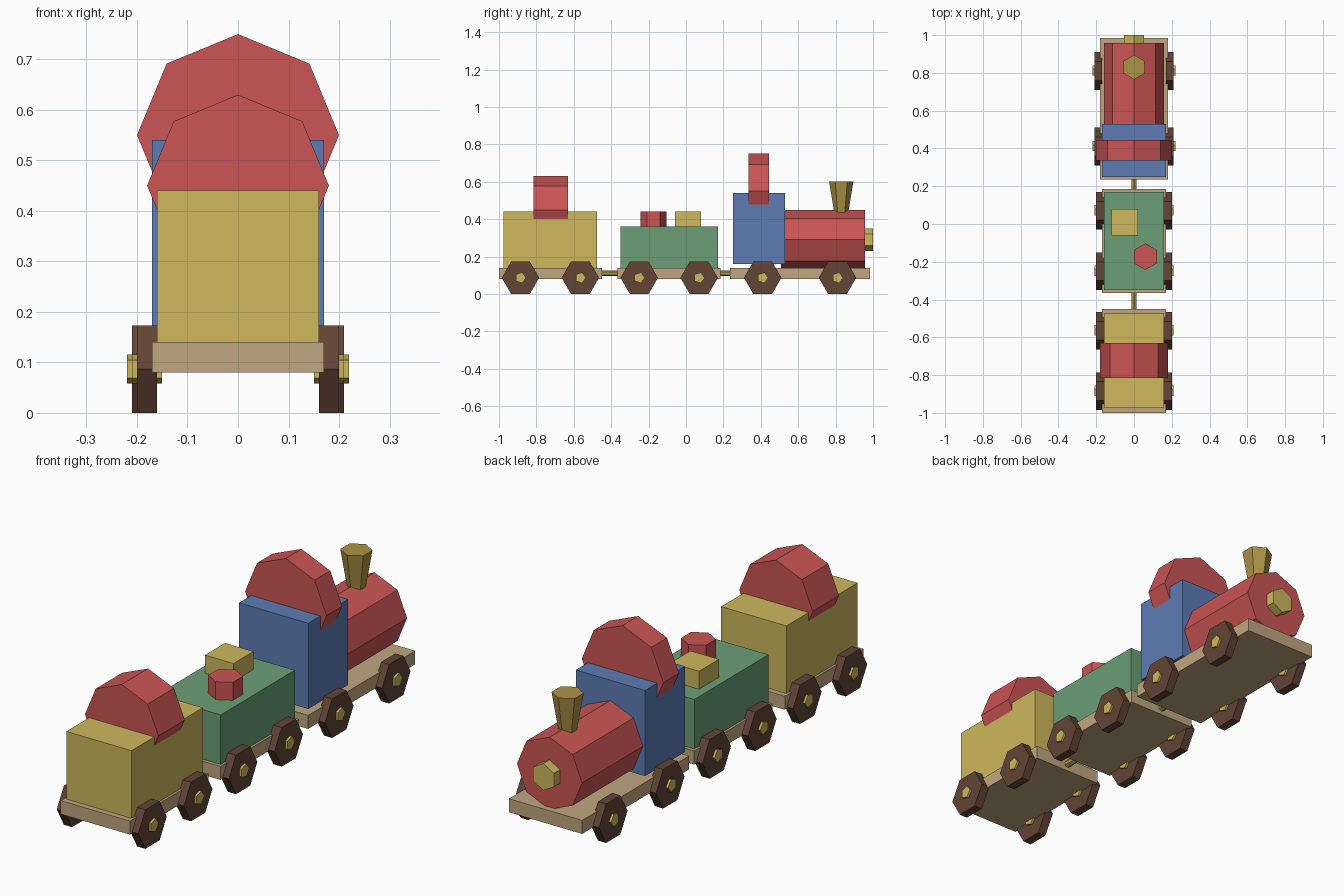
import bpy, bmesh, math
from mathutils import Matrix

if "Cube" in bpy.data.objects:
    bpy.data.objects.remove(bpy.data.objects["Cube"])


def material(name, rgb):
    m = bpy.data.materials.new(name)
    m.diffuse_color = (*rgb, 1)
    m.use_nodes = True
    m.node_tree.nodes["Principled BSDF"].inputs["Base Color"].default_value = m.diffuse_color
    return m


RED = material("red", (0.60, 0.09, 0.09))
YELLOW = material("yellow", (0.61, 0.48, 0.107))
GREEN = material("green", (0.145, 0.342, 0.181))
BLUE = material("blue", (0.109, 0.202, 0.456))
WOOD = material("pale_wood", (0.527, 0.381, 0.216))
BROWN = material("dark_brown", (0.122, 0.058, 0.037))
BRASS = material("brass", (0.413, 0.296, 0.058))


def finish(name, bm, mat):
    bmesh.ops.recalc_face_normals(bm, faces=bm.faces)
    me = bpy.data.meshes.new(name)
    bm.to_mesh(me)
    bm.free()
    me.materials.append(mat)
    ob = bpy.data.objects.new(name, me)
    bpy.context.collection.objects.link(ob)
    return ob


def box(name, mat, x, y, z):
    """Box from (min, max) pairs on each axis."""
    bm = bmesh.new()
    bmesh.ops.create_cube(bm, size=1)
    for v in bm.verts:
        v.co = [lo + (c + 0.5) * (hi - lo) for c, (lo, hi) in zip(v.co, (x, y, z))]
    return finish(name, bm, mat)


def prism(name, mat, sides, r, length, center, axis="Z", r_end=None):
    """Regular prism or taper along an axis; first corner at +y (or +z along Y)."""
    r_end = r if r_end is None else r_end
    bm = bmesh.new()
    rings = []
    for rad, h in ((r, -length / 2), (r_end, length / 2)):
        ring = []
        for i in range(sides):
            a = 2 * math.pi * i / sides
            ring.append(bm.verts.new((rad * math.sin(a), rad * math.cos(a), h)))
        rings.append(ring)
    for i in range(sides):
        j = (i + 1) % sides
        bm.faces.new((rings[0][i], rings[0][j], rings[1][j], rings[1][i]))
    bm.faces.new(rings[0])
    bm.faces.new(rings[1])
    turn = {"Z": Matrix(),
            "X": Matrix.Rotation(math.pi / 2, 4, "Y"),
            "Y": Matrix.Rotation(math.pi / 2, 4, "X")}[axis]
    bm.transform(Matrix.Translation(center) @ turn)
    return finish(name, bm, mat)


def chassis(car, y, length, half, wheel_gap):
    """Base board with four wheels and hubs."""
    box(car + "_base", WOOD, (-half, half), (y - length / 2, y + length / 2), (0.08, 0.14))
    wr = 0.1
    wz = wr * math.cos(math.pi / 6)
    for sx, side in ((-1, "left"), (1, "right")):
        for sy, end in ((-1, "rear"), (1, "front")):
            c = (sx * (half + 0.01), y + sy * wheel_gap, wz)
            prism(f"{car}_wheel_{end}_{side}", BROWN, 6, wr, 0.04, c, "X")
            prism(f"{car}_hub_{end}_{side}", YELLOW, 5, 0.03, 0.06, c, "X")


# Engine
chassis("engine", 0.61, 0.75, 0.18, 0.20)
box("engine_cab", BLUE, (-0.17, 0.17), (0.25, 0.53), (0.16, 0.54))
prism("engine_roof", RED, 8, 0.20, 0.11, (0, 0.39, 0.55), "Y")
prism("boiler", RED, 8, 0.16, 0.45, (0, 0.732, 0.29), "Y")
prism("chimney", BRASS, 6, 0.035, 0.18, (0, 0.83, 0.51), "Z", 0.065)
prism("headlamp", YELLOW, 6, 0.06, 0.06, (0, 0.97, 0.29), "Y")

# Cargo wagon
chassis("wagon", -0.09, 0.55, 0.17, 0.16)
box("wagon_body", GREEN, (-0.16, 0.16), (-0.35, 0.17), (0.14, 0.36))
box("cargo_block", YELLOW, (-0.12, 0.02), (-0.06, 0.08), (0.36, 0.44))
prism("cargo_drum", RED, 6, 0.07, 0.08, (0.06, -0.173, 0.40))

# Rear van
chassis("van", -0.725, 0.55, 0.17, 0.16)
box("van_body", YELLOW, (-0.16, 0.16), (-0.975, -0.475), (0.14, 0.44))
prism("van_roof", RED, 8, 0.18, 0.185, (0, -0.723, 0.45), "Y")

# Couplings between the cars
prism("coupling_front", BRASS, 6, 0.015, 0.08, (0, 0.21, 0.11), "Y")
prism("coupling_rear", BRASS, 6, 0.015, 0.11, (0, -0.407, 0.11), "Y")
